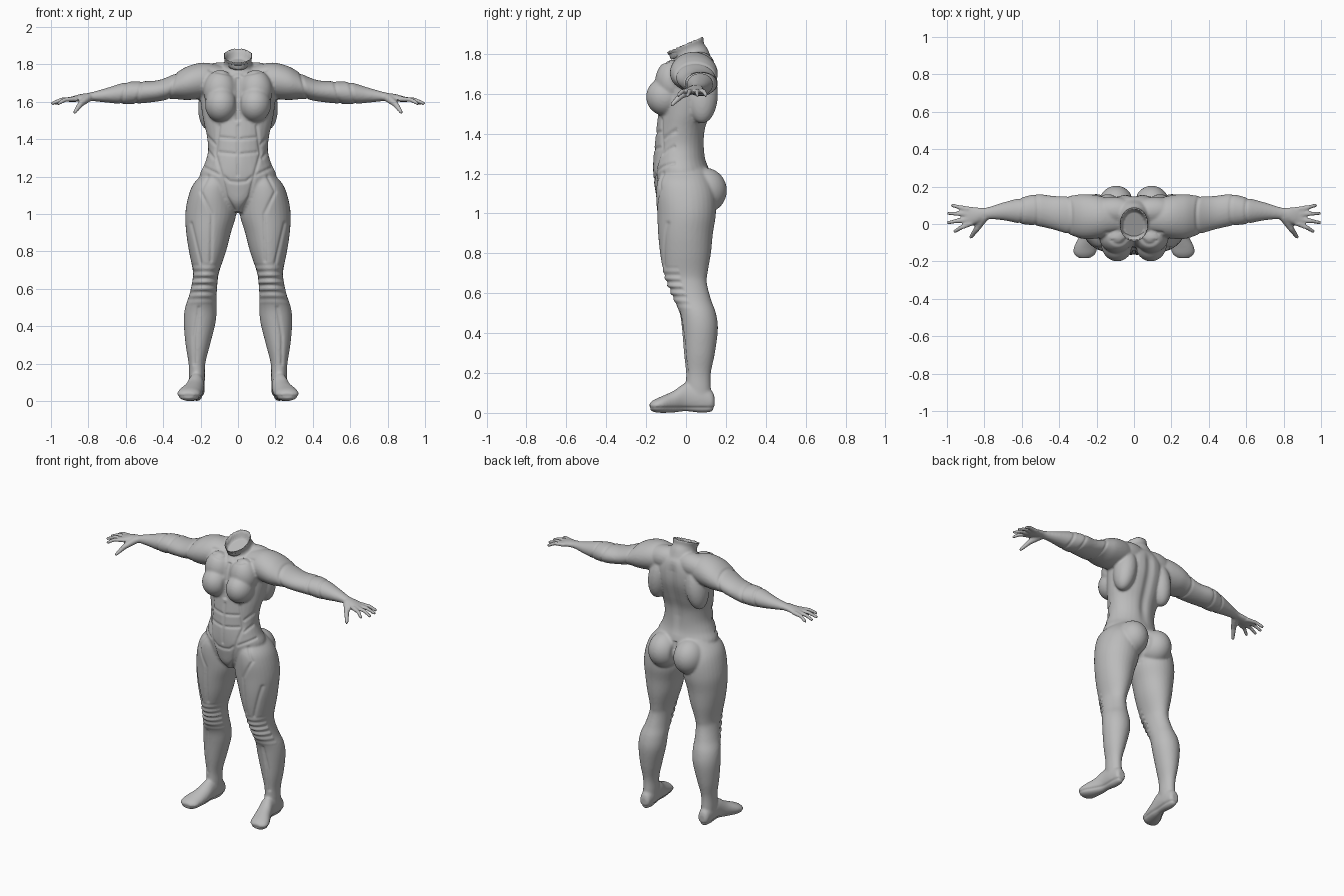
import bpy, bmesh, math
from mathutils import Vector, Matrix

cube = bpy.data.objects.get("Cube")
if cube:
    bpy.data.objects.remove(cube)

bm = bmesh.new()
SIDES = 32


def smooth_rows(rows, steps=5):
    """Catmull-Rom interpolation between cross-sections."""
    rows = [Vector(r) for r in rows]
    out = []
    for i in range(len(rows) - 1):
        a, b = rows[max(i - 1, 0)], rows[i]
        c, d = rows[i + 1], rows[min(i + 2, len(rows) - 1)]
        for k in range(steps):
            t = k / steps
            out.append(0.5 * (2 * b + (c - a) * t + (2 * a - 5 * b + 4 * c - d) * t ** 2
                              + (3 * b - a - 3 * c + d) * t ** 3))
    return out + [rows[-1]]


def loft(axis, rows, mirror=True, tilt=0.0):
    """Closed skin through ellipses; a row is (place, min, max, min, max)."""
    for side in ((1, -1) if mirror else (1,)):
        rings = []
        for t, a0, a1, b0, b1 in smooth_rows(rows):
            ring = []
            for k in range(SIDES):
                ang = math.tau * k / SIDES
                a = (a0 + a1) / 2 + (a1 - a0) / 2 * math.cos(ang)
                db = (b1 - b0) / 2 * math.sin(ang)
                p = [a, (b0 + b1) / 2 + db]
                p.insert(axis, t + tilt * db)
                ring.append(bm.verts.new((side * p[0], p[1], p[2])))
            rings.append(ring)
        for r, s in zip(rings, rings[1:]):
            for k in range(SIDES):
                n = (k + 1) % SIDES
                bm.faces.new((r[k], r[n], s[n], s[k]))
        bm.faces.new(rings[0])
        bm.faces.new(rings[-1])


def ellipsoid(centre, radii, turn=0.0):
    for side in (1, -1):
        m = (Matrix.Translation((side * centre[0], centre[1], centre[2]))
             @ Matrix.Rotation(side * turn, 4, 'Y') @ Matrix.Diagonal((*radii, 1)))
        bmesh.ops.create_uvsphere(bm, u_segments=32, v_segments=20, radius=1, matrix=m)


def digit(points, r0, r1):
    """Tapered finger made of joined cones with round knuckles."""
    for side in (1, -1):
        pts = [Vector((side * x, y, z)) for x, y, z in points]
        n = len(pts) - 1
        rad = [r0 + (r1 - r0) * i / n for i in range(n + 1)]
        for i, p in enumerate(pts):
            bmesh.ops.create_uvsphere(bm, u_segments=14, v_segments=10, radius=rad[i],
                                      matrix=Matrix.Translation(p))
            if i < n:
                d = pts[i + 1] - p
                m = (Matrix.Translation((p + pts[i + 1]) / 2)
                     @ d.to_track_quat('Z', 'Y').to_matrix().to_4x4())
                bmesh.ops.create_cone(bm, cap_ends=True, segments=14, radius1=rad[i],
                                      radius2=rad[i + 1], depth=d.length, matrix=m)


# Torso and flared neck
loft(2, [(1.01, -.03, .03, -.1, .03), (1.06, -.09, .09, -.14, .09), (1.12, -.16, .16, -.155, .12),
         (1.2, -.205, .205, -.165, .12), (1.27, -.178, .178, -.165, .1),
         (1.34, -.16, .16, -.158, .095), (1.42, -.167, .167, -.15, .1),
         (1.5, -.185, .185, -.14, .125), (1.6, -.2, .2, -.13, .155),
         (1.68, -.2, .2, -.115, .16), (1.74, -.17, .17, -.085, .15),
         (1.775, -.11, .11, -.04, .13)], mirror=False)
loft(2, [(1.73, -.12, .12, -.07, .13), (1.785, -.085, .085, -.06, .11),
         (1.82, -.072, .072, -.07, .09), (1.85, -.08, .08, -.1, .09)], mirror=False, tilt=.43)

# Shoulder slopes, chest, seat and back muscles
ellipsoid((.11, .07, 1.735), (.13, .075, .075), .12)
ellipsoid((.09, -.105, 1.585), (.086, .095, .095))
ellipsoid((.095, -.07, 1.66), (.09, .085, .11))
ellipsoid((.095, .09, 1.115), (.1, .115, .115))
ellipsoid((.14, .08, 1.6), (.07, .08, .15), -.15)

# Legs
loft(2, [(1.24, .05, .16, -.1, .08), (1.17, .03, .232, -.14, .12), (1.1, .02, .264, -.15, .145),
         (1.0, .01, .282, -.145, .15), (.9, .038, .277, -.14, .135), (.8, .064, .262, -.13, .125),
         (.7, .098, .242, -.112, .108), (.65, .108, .243, -.095, .105),
         (.57, .114, .26, -.062, .125), (.5, .114, .283, -.032, .15), (.42, .12, .29, -.02, .16),
         (.3, .15, .28, -.01, .145), (.2, .175, .264, .0, .125), (.12, .177, .262, .0, .125),
         (.04, .18, .26, .02, .13)])
# Feet
loft(1, [(.143, .2, .24, .03, .08), (.13, .185, .255, .008, .11), (.08, .178, .262, 0, .14),
         (0, .18, .268, .008, .15), (-.06, .185, .29, .002, .112), (-.12, .195, .32, 0, .084),
         (-.16, .205, .322, .004, .066), (-.183, .235, .295, .018, .048)])
# Arms and palms
loft(0, [(.08, -.05, .12, 1.65, 1.79), (.18, -.075, .15, 1.62, 1.81), (.27, -.08, .16, 1.61, 1.79),
         (.35, -.055, .15, 1.615, 1.745), (.43, -.03, .15, 1.602, 1.715),
         (.52, -.01, .16, 1.592, 1.71), (.6, .0, .142, 1.587, 1.705), (.7, .02, .115, 1.596, 1.675),
         (.79, .025, .088, 1.605, 1.65), (.84, .005, .09, 1.603, 1.642),
         (.89, -.01, .09, 1.598, 1.628), (.91, 0, .08, 1.602, 1.62)])
# Fingers and thumb
for y0, y1, tip in ((.078, .1, .972), (.053, .057, .992), (.026, .008, .992), (.003, -.04, .958)):
    digit([(.87, y0, 1.615), ((.87 + tip) / 2 + .01, (y0 + y1) / 2, 1.612), (tip, y1, 1.592)],
          .0145, .0105)
digit([(.8, .035, 1.622), (.84, -.025, 1.59), (.872, -.07, 1.546)], .023, .011)

# Fuse all parts into one skin
bmesh.ops.recalc_face_normals(bm, faces=bm.faces)
mesh = bpy.data.meshes.new("body")
bm.to_mesh(mesh)
bm.free()
body = bpy.data.objects.new("body", mesh)
bpy.context.collection.objects.link(body)
remesh = body.modifiers.new("fuse", 'REMESH')
remesh.mode = 'VOXEL'
remesh.voxel_size = .0075
relax = body.modifiers.new("relax", 'SMOOTH')
relax.factor = .5
relax.iterations = 5
fused = bpy.data.meshes.new_from_object(body.evaluated_get(bpy.context.evaluated_depsgraph_get()))
body.modifiers.clear()
body.data = fused

# Suit seams on the front, as (x, z) paths mirrored to both sides
SEAMS = [[(.02, 1.02), (.06, 1.09), (.085, 1.2), (.12, 1.32), (.1, 1.47)],
         [(0, 1.17), (.045, 1.175), (.075, 1.2)], [(0, 1.21), (0, 1.47)],
         [(0, 1.4), (.1, 1.41)], [(0, 1.32), (.1, 1.33)],
         [(.17, 1.42), (.12, 1.37)], [(.2, 1.26), (.1, 1.21)], [(.18, 1.36), (.13, 1.3)],
         [(.16, 1.2), (.2, 1.12), (.14, 1.0), (.145, .75)], [(.25, .95), (.2, .74)],
         [(.21, .5), (.235, .35), (.235, .2)], [(.03, 1.745), (.15, 1.77)]]
SEGMENTS = [(*a, b[0] - a[0], b[1] - a[1]) for path in SEAMS for a, b in zip(path, path[1:])]


def seam_distance(x, z):
    best = 1.0
    for ax, az, dx, dz in SEGMENTS:
        px, pz = x - ax, z - az
        t = min(max((px * dx + pz * dz) / (dx * dx + dz * dz), 0), 1)
        best = min(best, math.hypot(px - t * dx, pz - t * dz))
    return best


def bump(d, width):
    return math.exp(-(d / width) ** 2)


# Shape the surface; all normals are read before any point moves
points = [v.co.copy() for v in fused.vertices]
normals = [v.normal.copy() for v in fused.vertices]
for co, n in zip(points, normals):
    x, y, z = abs(co.x), co.y, co.z
    push = 0.0
    if n.y < -.2 and x < .3:
        push -= .006 * bump(seam_distance(x, z), .008)
        # Knee wraps
        if .52 < z < .74:
            push += .005 * math.sin((z + .4 * (x - .18) ** 2) * 170) * bump(z - .63, .08)
    # Cleft between the breasts
    if n.y < 0 and 1.5 < z < 1.73:
        push -= .012 * bump(x, .012)
    # Spine hollow
    if n.y > .3 and 1.24 < z < 1.76:
        push -= .014 * bump(x, .03) * min(1, (z - 1.24) * 8, (1.76 - z) * 15)
    # Seat cleft
    if n.y > 0 and 1.0 < z < 1.2:
        push -= .012 * bump(x, .012)
    # Sleeve and forearm bands
    if x > .3:
        for band in (.36, .53, .61):
            push -= .005 * bump(x - band + .25 * (z - 1.65), .008)
    # Shoe edge
    if z < .12:
        push -= .004 * bump(z - .025, .007)
    co += n * push
    # Bowl inside the neck opening
    r = math.hypot(x / .08, (y + .005) / .095)
    if z > 1.835 + .43 * (y + .005) and r < .9:
        co.z -= .05 * min(1, (.9 - r) / .15)
fused.vertices.foreach_set("co", [c for co in points for c in co])

# Grey skin
grey = bpy.data.materials.new("plain grey")
grey.use_nodes = True
colour = (.5, .5, .5, 1)
grey.diffuse_color = colour
grey.node_tree.nodes["Principled BSDF"].inputs["Base Color"].default_value = colour
fused.materials.clear()
fused.materials.append(grey)
fused.polygons.foreach_set("use_smooth", [True] * len(fused.polygons))
fused.update()
